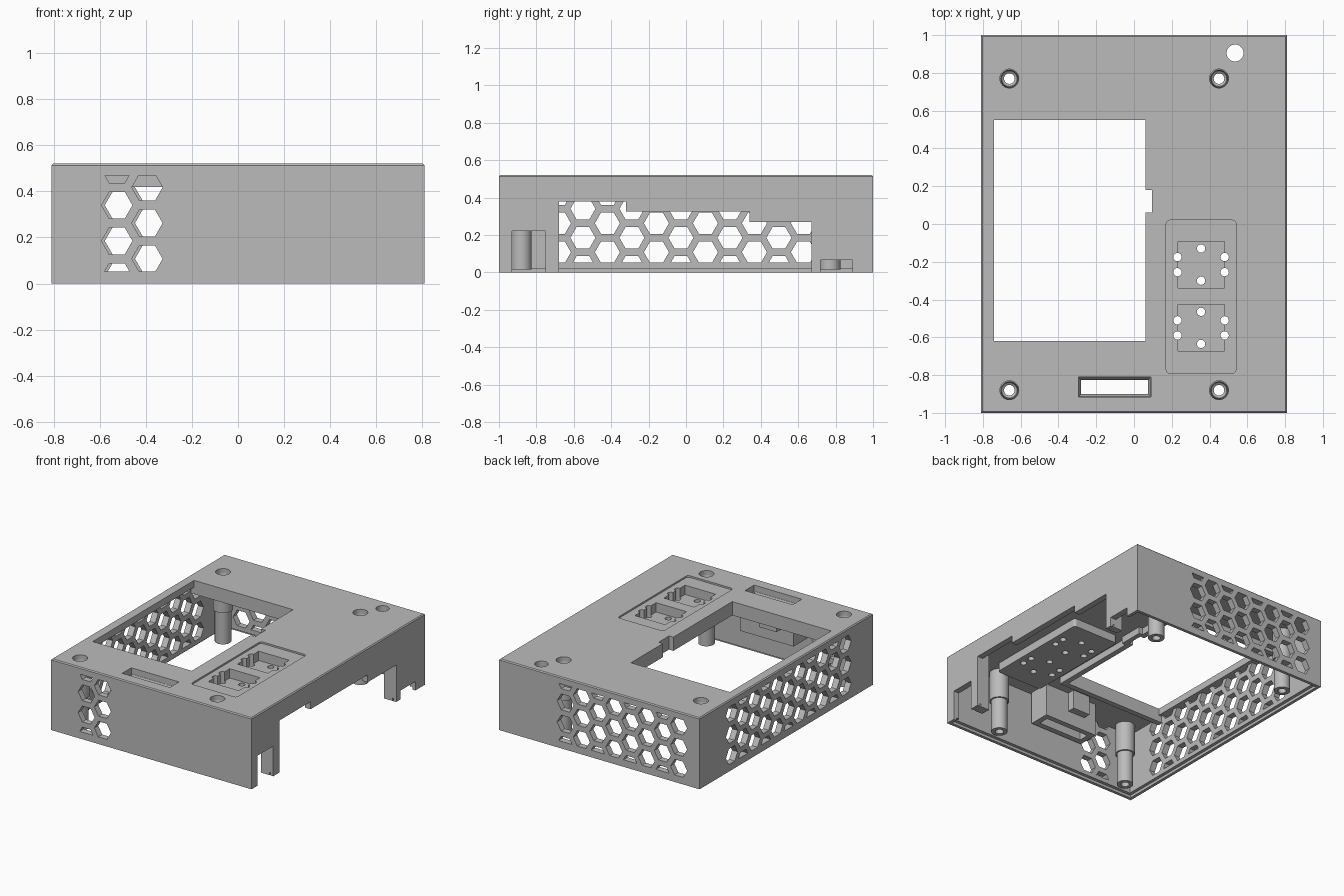
import bpy, bmesh, math
from mathutils import Vector

cube = bpy.data.objects.get("Cube")
if cube:
    bpy.data.objects.remove(cube)

grey = bpy.data.materials.new("plain grey plastic")
grey.use_nodes = True
GREY = (0.5, 0.5, 0.5, 1)
grey.diffuse_color = GREY
grey.node_tree.nodes["Principled BSDF"].inputs["Base Color"].default_value = GREY

W, D, H, T = 0.81, 1.0, 0.52, 0.045          # half width, half depth, height, wall


def finish(name, bm):
    bmesh.ops.recalc_face_normals(bm, faces=bm.faces)
    me = bpy.data.meshes.new(name)
    bm.to_mesh(me)
    bm.free()
    me.materials.append(grey)
    ob = bpy.data.objects.new(name, me)
    bpy.context.collection.objects.link(ob)
    return ob


def add_prism(bm, rings):
    """Closed solid lofted through rings of points."""
    vs = [[bm.verts.new(p) for p in r] for r in rings]
    n = len(vs[0])
    for a, b in zip(vs, vs[1:]):
        for i in range(n):
            bm.faces.new((a[i], a[(i + 1) % n], b[(i + 1) % n], b[i]))
    bm.faces.new(vs[0][::-1])
    bm.faces.new(vs[-1])


def rect(x0, x1, y0, y1, z):
    return [(x0, y0, z), (x1, y0, z), (x1, y1, z), (x0, y1, z)]


def circle(x, y, z, r, n=32):
    return [(x + r * math.cos(math.tau * i / n), y + r * math.sin(math.tau * i / n), z) for i in range(n)]


def solids(name, *ring_lists):
    bm = bmesh.new()
    for rings in ring_lists:
        add_prism(bm, rings)
    return finish(name, bm)


def block(x0, x1, y0, y1, z0, z1):
    return [rect(x0, x1, y0, y1, z0), rect(x0, x1, y0, y1, z1)]


def rounded_block(name, x0, x1, y0, y1, z0, z1, r):
    bm = bmesh.new()
    add_prism(bm, block(x0, x1, y0, y1, z0, z1))
    upright = [e for e in bm.edges if abs(e.verts[0].co.z - e.verts[1].co.z) > 0.01]
    bmesh.ops.bevel(bm, geom=upright, offset=r, segments=4, affect='EDGES', profile=0.5)
    return finish(name, bm)


def cut(ob, *cutters):
    """Subtract each cutter and bake the result."""
    for c in cutters:
        m = ob.modifiers.new("cut", 'BOOLEAN')
        m.operation, m.solver, m.object = 'DIFFERENCE', 'EXACT', c
    dg = bpy.context.evaluated_depsgraph_get()
    dg.update()
    baked = bpy.data.meshes.new_from_object(ob.evaluated_get(dg))
    ob.modifiers.clear()
    ob.data = baked
    for c in cutters:
        bpy.data.objects.remove(c)
    return ob


def smooth(ob):
    bpy.ops.object.select_all(action='DESELECT')
    ob.select_set(True)
    bpy.context.view_layer.objects.active = ob
    bpy.ops.object.shade_smooth_by_angle(angle=math.radians(30))


# Vent cutters: staggered hexagons trimmed to a band
HEX_R, PITCH, COL = 0.067, 0.155, 0.131
HEX_H = HEX_R * math.sqrt(3) / 2


def vents(start, step, count, low_first, place):
    rows = []
    for k in range(count):
        base = 0.03 if (k % 2 == 0) == low_first else 0.03 + PITCH / 2
        for j in range(4):
            c = base + j * PITCH
            lo, hi = max(c - HEX_H, 0.052), min(c + HEX_H, 0.47)
            if hi - lo < 0.01:
                continue
            levels = [lo] + ([c] if lo < c < hi else []) + [hi]
            half = [HEX_R - abs(z - c) / math.sqrt(3) for z in levels]
            u = start + k * step
            pts = [(u + w, z) for w, z in zip(half, levels)]
            pts += [(u - w, z) for w, z in reversed(list(zip(half, levels)))]
            rows.append([[place(a, z, s) for a, z in pts] for s in (-0.1, 0.1)])
    return solids("vent_cutter", *rows)


# Outer shell with a fine bevel around the top
bm = bmesh.new()
add_prism(bm, block(-W, W, -D, D, 0, H))
top_edges = [e for e in bm.edges if all(v.co.z > H - 0.01 for v in e.verts)]
bmesh.ops.bevel(bm, geom=top_edges, offset=0.007, segments=1, affect='EDGES')
shell = finish("case_shell", bm)

POSTS = [(x, y) for x in (-0.66, 0.45) for y in (-0.88, 0.77)]
side_opening = [(-0.68, -0.1), (-0.68, 0.38), (-0.32, 0.38), (-0.32, 0.325),
                (0.34, 0.325), (0.34, 0.27), (0.67, 0.27), (0.67, -0.1)]
cut(shell,
    solids("cavity", block(-W + T, W - T, -D + T, D - T, -0.1, 0.47)),
    solids("rim_step", block(-W + 0.022, W - 0.022, -D + 0.022, D - 0.022, -0.1, 0.02)),
    solids("window", block(-0.74, 0.06, -0.62, 0.55, 0.4, 0.6)),
    solids("window_notch", block(0, 0.095, 0.06, 0.18, 0.4, 0.6)),
    rounded_block("panel_hole", 0.17, 0.54, -0.79, 0.02, 0.4, 0.6, 0.02),
    solids("slot_hole", block(-0.295, 0.09, -0.915, -0.81, 0.4, 0.6)),
    solids("round_holes", *[[circle(x, y, z, r) for z in (0.4, 0.6)]
                            for x, y, r in [(*p, 0.05) for p in POSTS] + [(0.535, 0.905, 0.045)]]),
    solids("side_openings", [[(x, y, z) for y, z in side_opening] for x in (0.7, 0.9)],
           block(0.7, 0.9, -0.93, -0.75, -0.1, 0.22), block(0.7, 0.9, 0.72, 0.89, -0.1, 0.065)),
    vents(-0.525, COL, 2, True, lambda a, z, s: (a, -D + s, z)),
    vents(0.275, -COL, 8, True, lambda a, z, s: (a, D + s, z)),
    vents(-0.682, COL, 11, False, lambda a, z, s: (-W + s, a, z)))

# Lip hanging below the window
solids("window_lip",
       block(-0.77, 0.10, -0.66, -0.62, 0.42, 0.475),
       block(-0.77, 0.10, 0.55, 0.59, 0.42, 0.475),
       block(0.06, 0.10, -0.62, 0.06, 0.42, 0.475),
       block(0.06, 0.10, 0.18, 0.55, 0.42, 0.475),
       block(0.095, 0.13, 0.03, 0.21, 0.42, 0.475))

# Sunken control panel with two pockets and pin holes
panel = rounded_block("control_panel", 0.17, 0.54, -0.79, 0.02, 0.41, 0.508, 0.02)
CENTRES = [(0.355, -0.215), (0.355, -0.55)]
PINS = [(0, 0.085), (0, -0.085)] + [(sx * 0.125, sy * 0.04) for sx in (-1, 1) for sy in (-1, 1)]
cut(panel,
    solids("pockets", *[block(x - 0.123, x + 0.123, y - 0.123, y + 0.123, 0.44, 0.6) for x, y in CENTRES]),
    solids("pin_holes", *[[circle(x + a, y + b, z, 0.022, 16) for z in (0.3, 0.6)]
                          for x, y in CENTRES for a, b in PINS]))

# Housing below the front slot, with a flared mouth
housing = solids("slot_housing", block(-0.32, 0.115, -0.94, -0.785, 0.23, 0.475))
cut(housing, solids("slot", [rect(-0.28, 0.075, -0.9, -0.825, 0.1),
                             rect(-0.28, 0.075, -0.9, -0.825, 0.44),
                             rect(-0.295, 0.09, -0.915, -0.81, 0.48)]))
solids("housing_clip", block(-0.22, -0.08, -0.785, -0.73, 0.33, 0.475))

# Screw posts: stepped tubes with a countersunk head seat
post_profile = [(0.028, 0.015), (0.055, 0.015), (0.055, 0.25), (0.066, 0.25), (0.066, 0.475),
                (0.05, 0.475), (0.045, 0.49), (0.041, 0.47), (0.028, 0.46)]
for side, x in (("right", -0.66), ("left", 0.45)):
    for end, y in (("front", -0.88), ("back", 0.77)):
        bm = bmesh.new()
        rings = [[bm.verts.new(p) for p in circle(x, y, z, r)] for r, z in post_profile]
        for a, b in zip(rings, rings[1:] + rings[:1]):
            for i in range(32):
                j = (i + 1) % 32
                bm.faces.new((a[i], a[j], b[j], b[i]))
        smooth(finish(f"{end}_{side}_screw_post", bm))

# Thick jambs beside the side opening
solids("side_jambs",
       block(0.71, 0.78, -0.75, -0.68, 0.0, 0.475),
       block(0.71, 0.78, 0.67, 0.72, 0.0, 0.475))
